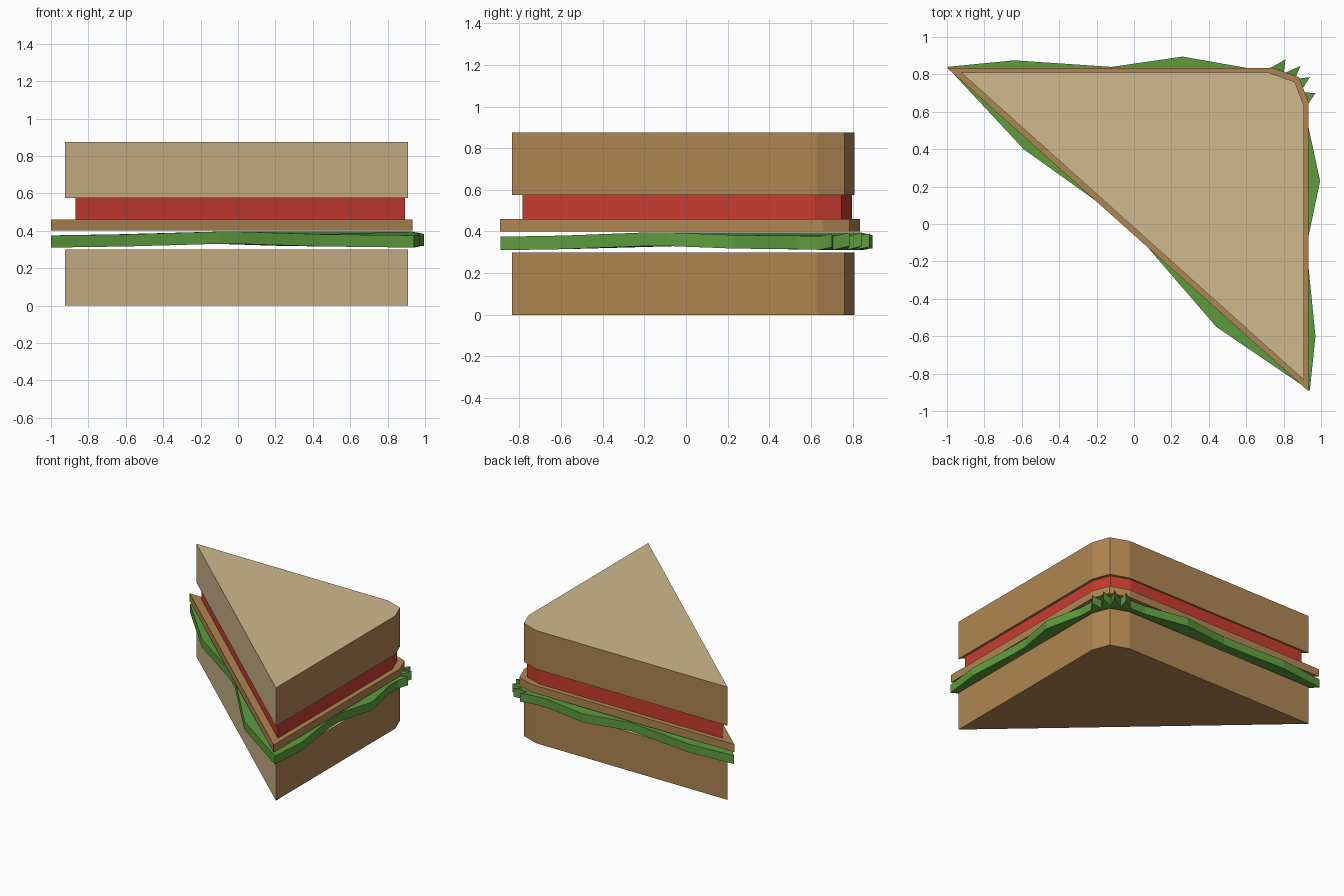
import bpy, bmesh

if "Cube" in bpy.data.objects:
    bpy.data.objects.remove(bpy.data.objects["Cube"])


def material(name, r, g, b):
    """Flat colour given as sRGB 0-255, stored as linear."""
    lin = [((c / 255 + 0.055) / 1.055) ** 2.4 for c in (r, g, b)]
    m = bpy.data.materials.new(name)
    m.diffuse_color = (*lin, 1)
    m.use_nodes = True
    m.node_tree.nodes["Principled BSDF"].inputs["Base Color"].default_value = m.diffuse_color
    return m


CRUST = material("crust brown", 176, 134, 82)
CREAM = material("bread cream", 208, 185, 140)
RED = material("tomato red", 200, 60, 48)
GREEN = material("lettuce green", 94, 156, 62)


def slab(name, outline, thickness, mats, rule=None):
    """Extrude a closed outline of (x, y, z) points straight up."""
    bm = bmesh.new()
    low = [bm.verts.new(p) for p in outline]
    high = [bm.verts.new((x, y, z + thickness)) for x, y, z in outline]
    n = len(low)
    bm.faces.new(low[::-1])
    bm.faces.new(high)
    for i in range(n):
        j = (i + 1) % n
        bm.faces.new((low[i], low[j], high[j], high[i]))
    bmesh.ops.recalc_face_normals(bm, faces=bm.faces[:])
    if rule:
        for f in bm.faces:
            f.material_index = rule(f.normal)
    else:
        bmesh.ops.triangulate(bm, faces=[f for f in bm.faces if len(f.verts) > 4])
    me = bpy.data.meshes.new(name)
    bm.to_mesh(me)
    bm.free()
    for m in mats:
        me.materials.append(m)
    ob = bpy.data.objects.new(name, me)
    bpy.context.collection.objects.link(ob)
    return ob


def triangle(left, right, back, front, z):
    """Half-slice outline with one softened crust corner."""
    return [(left, back, z), (right, front, z), (right, back - 0.18, z),
            (right - 0.05, back - 0.05, z), (right - 0.19, back, z)]


# Bread: crumb on top and on the diagonal cut, crust elsewhere
def crumb(n):
    return int(n.z > 0.5 or (n.x < -0.1 and n.y < -0.1))


for name, z in (("bottom_bread", 0.0), ("top_bread", 0.575)):
    slab(name, triangle(-0.925, 0.91, 0.81, -0.835, z), 0.30, [CRUST, CREAM], crumb)

# Fillings
slab("tomato_layer", triangle(-0.87, 0.892, 0.797, -0.785, 0.46), 0.115, [RED], lambda n: 0)
slab("brown_slice", triangle(-1.0, 0.932, 0.835, -0.893, 0.40), 0.06, [CRUST], lambda n: 0)

# Wavy lettuce leaf with frilled corner: x, y, underside height
leaf = [
    (-1.0, 0.84, 0.31), (-0.59, 0.40, 0.316), (-0.10, 0.05, 0.33), (0.0, -0.04, 0.33),
    (0.44, -0.55, 0.316), (0.94, -0.89, 0.31), (0.97, -0.60, 0.315), (0.93, -0.20, 0.33),
    (0.93, -0.08, 0.33), (0.995, 0.23, 0.318), (0.93, 0.53, 0.315), (0.93, 0.64, 0.312),
    (0.97, 0.70, 0.325), (0.89, 0.705, 0.312), (0.94, 0.785, 0.33), (0.86, 0.775, 0.312),
    (0.89, 0.845, 0.33), (0.80, 0.805, 0.312), (0.81, 0.88, 0.325), (0.73, 0.835, 0.312),
    (0.60, 0.835, 0.315), (0.26, 0.895, 0.318), (-0.12, 0.84, 0.33), (-0.64, 0.875, 0.316),
]
slab("lettuce_leaf", leaf, 0.065, [GREEN])
